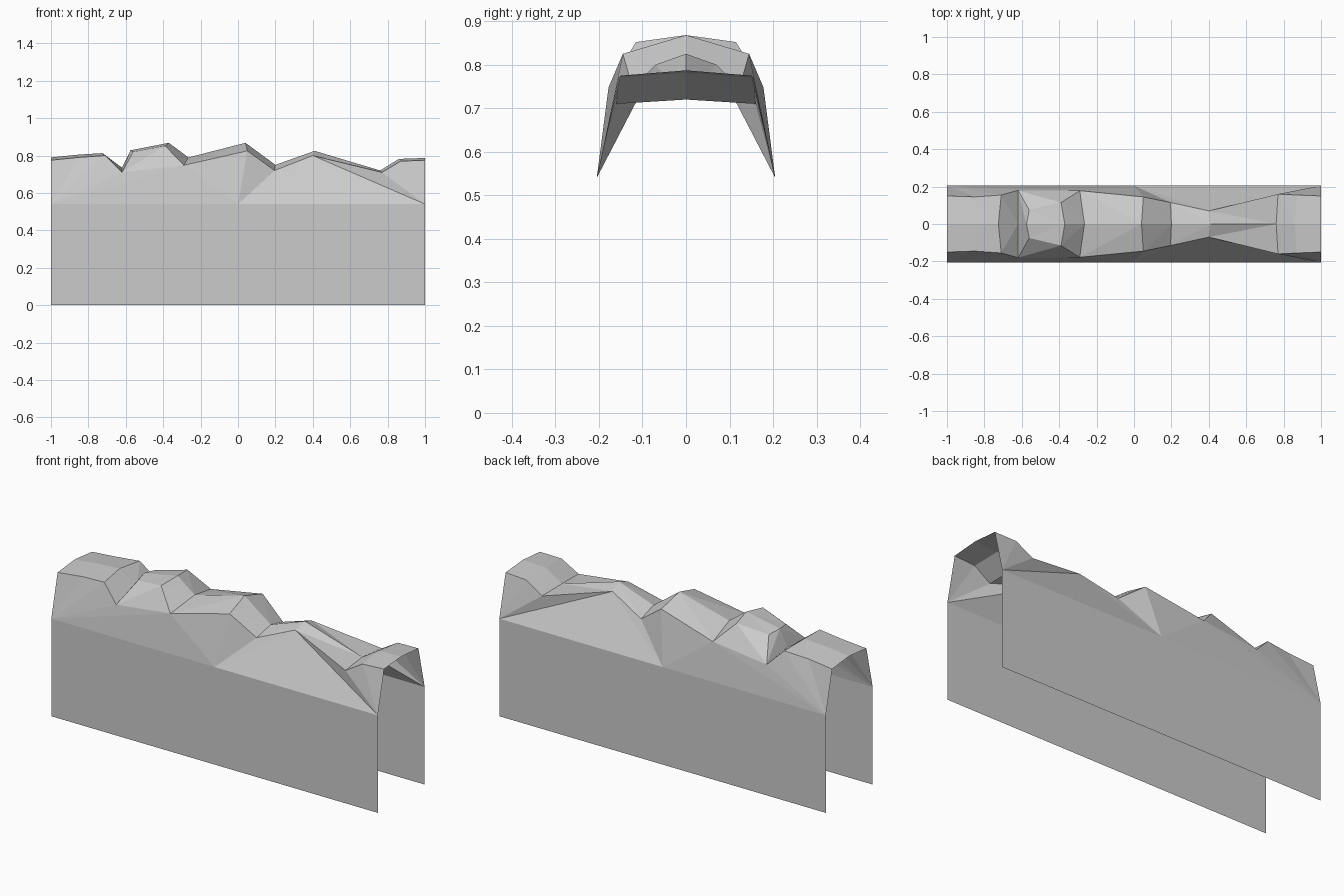
import bpy
import bmesh

cube = bpy.data.objects.get("Cube")
if cube:
    bpy.data.objects.remove(cube, do_unlink=True)

stone = bpy.data.materials.new("light grey stone")
stone.use_nodes = True
stone.diffuse_color = (0.6, 0.6, 0.6, 1)
stone.node_tree.nodes["Principled BSDF"].inputs["Base Color"].default_value = (0.6, 0.6, 0.6, 1)

HALF_WIDTH, WALL_TOP = 0.205, 0.54
CORNERS = (-1, 0, 1)
# Crest: x, z along the centre line
CREST = [(-1, .79), (-.85, .805), (-.725, .813), (-.62, .735), (-.575, .828),
         (-.37, .868), (-.265, .79), (.04, .868), (.2, .75), (.41, .825),
         (.76, .72), (.86, .782), (1, .787)]
# Shoulder: x, y, z along one side, mirrored to the other
SHOULDER = [(-1, .15, .775), (-.85, .145, .79), (-.71, .155, .80), (-.62, .18, .71),
            (-.56, .075, .82), (-.39, .115, .852), (-.29, .178, .748), (.05, .145, .825),
            (.195, .115, .72), (.4, .07, .80), (.77, .16, .71), (.87, .155, .77),
            (1, .15, .775)]
NOTCH = 4                # shoulder point set back from the slope's edge
FANS = (0, 6, 9, 12)     # shoulder ranges joined to each wall corner


def make_object(name, build):
    bm = bmesh.new()
    build(bm)
    bmesh.ops.remove_doubles(bm, verts=bm.verts, dist=0.0001)
    bmesh.ops.recalc_face_normals(bm, faces=bm.faces)
    # Open shell: turn the surface outwards
    for f in bm.faces:
        c = f.calc_center_median()
        outward = f.normal.z if abs(f.normal.z) > 0.01 else f.normal.y * c.y
        if outward < 0:
            f.normal_flip()
    mesh = bpy.data.meshes.new(name)
    bm.to_mesh(mesh)
    bm.free()
    mesh.materials.append(stone)
    bpy.context.collection.objects.link(bpy.data.objects.new(name, mesh))


def rocky_ridge(bm):
    crest = [bm.verts.new((x, 0, z)) for x, z in CREST]
    for side in (-1, 1):
        edge = [bm.verts.new((x, side * y, z)) for x, y, z in SHOULDER]
        base = [bm.verts.new((x, side * HALF_WIDTH, WALL_TOP)) for x in CORNERS]
        # Top surface between crest and shoulder
        for i in range(len(edge) - 1):
            bm.faces.new((edge[i], crest[i], crest[i + 1]))
            bm.faces.new((edge[i], crest[i + 1], edge[i + 1]))
        bm.faces.new((edge[NOTCH - 1], edge[NOTCH], edge[NOTCH + 1]))
        bm.faces.new((edge[NOTCH - 1], edge[NOTCH + 1], edge[NOTCH + 2]))
        # Slopes fanning out from the wall corners
        for k, corner in enumerate(base):
            rim = [e for i, e in enumerate(edge)
                   if FANS[k] <= i <= FANS[k + 1] and i not in (NOTCH, NOTCH + 1)]
            for a, b in zip(rim, rim[1:]):
                bm.faces.new((corner, a, b))
            if k < 2:
                bm.faces.new((corner, base[k + 1], edge[FANS[k + 1]]))


def side_walls(bm):
    for side in (-1, 1):
        y = side * HALF_WIDTH
        for x0, x1 in zip(CORNERS, CORNERS[1:]):
            bm.faces.new([bm.verts.new(p) for p in
                          ((x0, y, 0), (x1, y, 0), (x1, y, WALL_TOP), (x0, y, WALL_TOP))])


make_object("rocky_ridge", rocky_ridge)
make_object("side_walls", side_walls)
